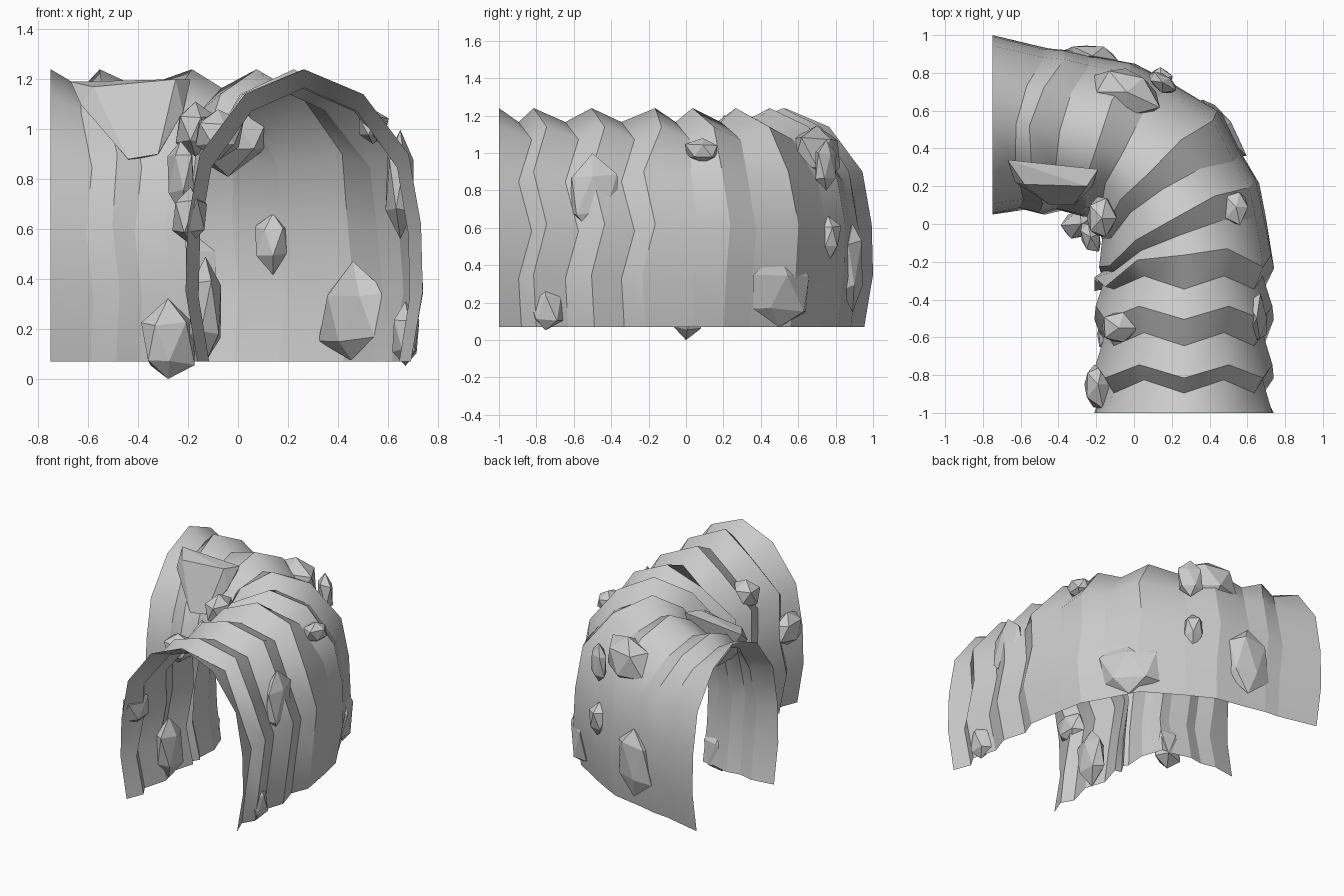
import bpy, bmesh, math, random
from mathutils import Vector

if "Cube" in bpy.data.objects:
    bpy.data.objects.remove(bpy.data.objects["Cube"])

random.seed(4)


def finish(name, bm):
    bmesh.ops.recalc_face_normals(bm, faces=bm.faces)
    me = bpy.data.meshes.new(name)
    bm.to_mesh(me)
    bm.free()
    ob = bpy.data.objects.new(name, me)
    bpy.context.collection.objects.link(ob)


# Tunnel: half arch profile (side fraction, height), mirrored into a full arch
half = [(.9, .07), (1, .35), (.985, .62), (.88, .9), (.5, 1.14)]
arch = [(-s, z) for s, z in half] + [(0, 1.24)] + [(s, z) for s, z in reversed(half)]

# Rings: inner foot, apex, outer foot. Even rings are ridges, odd ones valleys
rings = [((-.21, y), (.265, y), (.74, y)) for y in (-1, -.88, -.8, -.63, -.49, -.33)]
rings += [
    ((-.21, -.34), (.26, -.15), (.74, -.22)),
    ((-.21, -.30), (.25, -.05), (.75, .06)),
    ((-.18, -.25), (.22, .04), (.66, .22)),
    ((-.20, -.14), (.15, .19), (.63, .38)),
    ((-.18, -.04), (.07, .27), (.46, .59)),
    ((-.21, .00), (-.07, .37), (.22, .80)),
    ((-.27, .04), (-.19, .45), (.00, .85)),
    ((-.39, .02), (-.40, .49), (-.20, .94)),
    ((-.48, .05), (-.56, .52), (-.35, .92)),
    ((-.58, .02), (-.63, .53), (-.44, .98)),
    ((-.75, .05), (-.75, .53), (-.75, 1.0)),
]
bm = bmesh.new()
rows = []
for i, ring in enumerate(rings):
    a, apex, b = (Vector(p) for p in ring)
    across = (b - a).normalized()
    along = Vector((-across.y, across.x))
    width, height = (.89, .94) if i % 2 else (1, 1)
    row = []
    for j, (s, z) in enumerate(arch):
        p = apex.lerp(b if s > 0 else a, abs(s) * width)
        if 0 < i < len(rings) - 1 and z > .1:
            p += along * (.055 if j % 2 == 0 else -.015) * (.4 if i > 6 else 1)
        row.append(bm.verts.new((p.x, p.y, z if z < .1 else z * height)))
    rows.append(row)
for r, q in zip(rows, rows[1:]):
    for j in range(len(arch) - 1):
        bm.faces.new((r[j], r[j + 1], q[j + 1], q[j])).smooth = True
# Smooth around the arch, crisp along every ring
for r in rows:
    for u, v in zip(r, r[1:]):
        bm.edges.get((u, v)).smooth = False
finish("tunnel_shell", bm)


# Rocks: jittered low-poly lumps (centre, full size, turn in degrees)
def rock(name, c, size, turn=0):
    bm = bmesh.new()
    bmesh.ops.create_icosphere(bm, subdivisions=1, radius=1)
    ca, sa = math.cos(math.radians(turn)), math.sin(math.radians(turn))
    for v in bm.verts:
        k = random.uniform(.85, 1.15)
        x, y, z = (v.co[n] * size[n] / 2 * k for n in range(3))
        v.co = (c[0] + x * ca - y * sa, c[1] + x * sa + y * ca, max(0, c[2] + z))
    finish(name, bm)


outer_rocks = [
    ((.54, .09, 1.01), (.14, .2, .15), 0),
    ((.46, .50, .25), (.14, .42, .4), 38),
    ((.14, .76, .55), (.15, .14, .24), 20),
    ((-.04, .70, 1.0), (.4, .26, .34), -25),
    ((.15, .75, .93), (.18, .1, .3), -30),
    ((.65, -.5, .78), (.13, .3, .46), 0),
    ((.67, -.75, .17), (.11, .2, .26), 0),
    ((-.22, .89, .4), (.32, .12, .52), -10),
]
inner_rocks = [
    ((-.19, -.85, .65), (.17, .26, .26), 0),
    ((-.08, -.55, .98), (.2, .2, .2), 0),
    ((-.13, -.58, .28), (.15, .26, .46), 0),
    ((-.28, .0, .14), (.24, .16, .34), 30),
    ((-.17, .03, 1.0), (.16, .24, .22), 0),
    ((-.23, -.07, .82), (.1, .18, .3), 20),
]
for n, r in enumerate(outer_rocks):
    rock(f"outer_wall_rock_{n + 1}", *r)
for n, r in enumerate(inner_rocks):
    rock(f"inner_wall_rock_{n + 1}", *r)

# Large flat-topped slab above the inner bend
bm = bmesh.new()
for p in [(-.67, .34, 1.19), (-.19, .29, 1.2), (-.25, .2, 1.2), (-.58, .21, 1.17),
          (-.63, .22, 1.1), (-.22, .2, 1.07), (-.44, .1, .88), (-.32, .1, .9),
          (-.42, .26, .87), (-.3, .26, .92)]:
    bm.verts.new(p)
bmesh.ops.convex_hull(bm, input=bm.verts)
finish("top_slab", bm)
